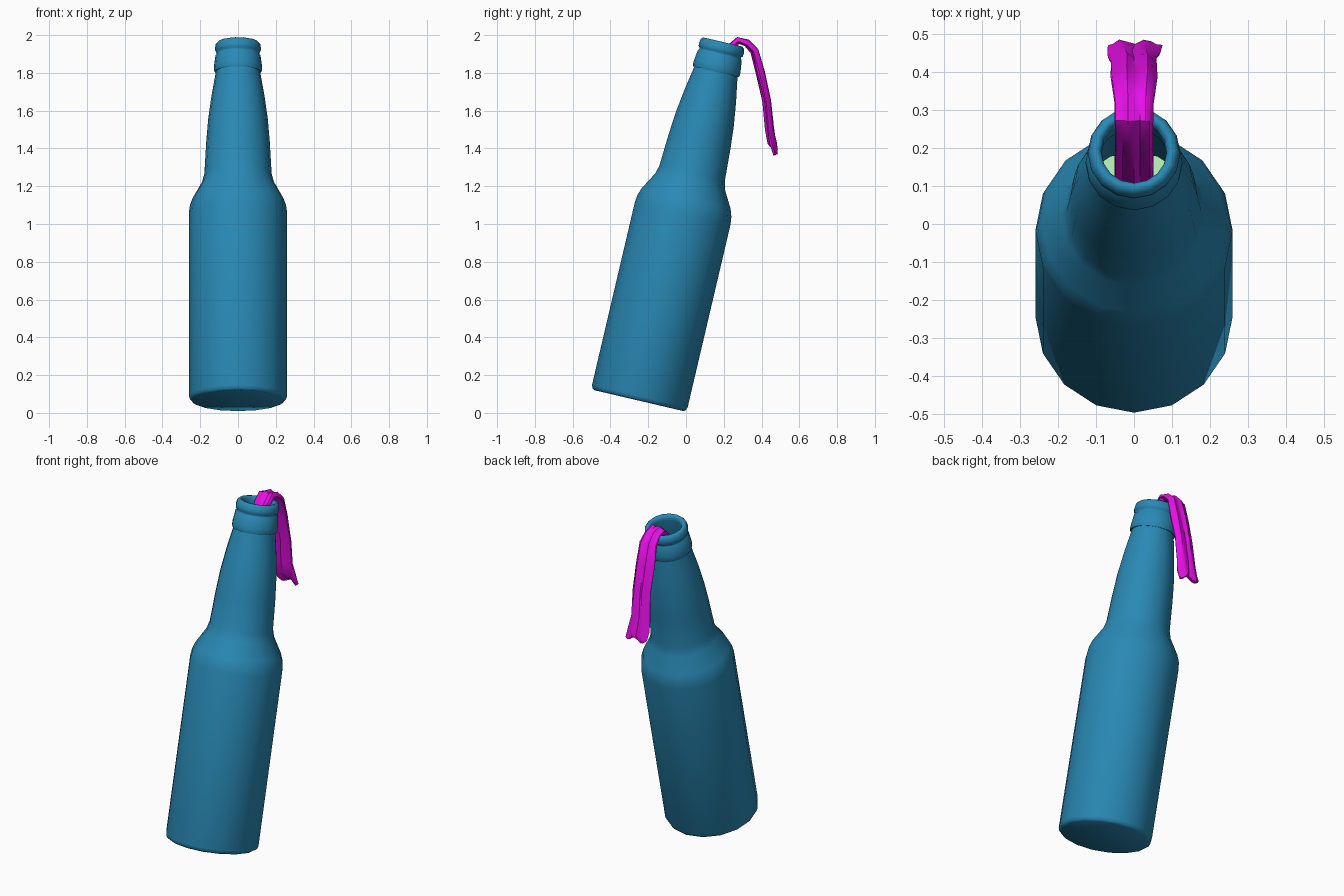
import bpy, bmesh, math, random
from mathutils import Vector, Matrix

if "Cube" in bpy.data.objects:
    bpy.data.objects.remove(bpy.data.objects["Cube"])

random.seed(4)
SIDES = 16
# Bottle space (base at origin, axis +z) to the leaning pose
POSE = Matrix.Translation((0, -0.25, 0.065)) @ Matrix.Rotation(-math.radians(13.2), 4, 'X')


def material(name, color):
    m = bpy.data.materials.new(name)
    m.diffuse_color = (*color, 1)
    m.use_nodes = True
    m.node_tree.nodes["Principled BSDF"].inputs["Base Color"].default_value = m.diffuse_color
    return m


def skin(name, rings, mat, angle):
    """Bridge successive point rings and cap both ends."""
    bm = bmesh.new()
    loops = [[bm.verts.new(p) for p in ring] for ring in rings]
    n = len(loops[0])
    for a, b in zip(loops, loops[1:]):
        for i in range(n):
            j = (i + 1) % n
            bm.faces.new((a[i], a[j], b[j], b[i]))
    bm.faces.new(loops[0][::-1])
    bm.faces.new(loops[-1])
    bmesh.ops.recalc_face_normals(bm, faces=bm.faces)
    mesh = bpy.data.meshes.new(name)
    bm.to_mesh(mesh)
    bm.free()
    ob = bpy.data.objects.new(name, mesh)
    bpy.context.collection.objects.link(ob)
    mesh.materials.append(mat)
    bpy.ops.object.select_all(action='DESELECT')
    ob.select_set(True)
    bpy.context.view_layer.objects.active = ob
    bpy.ops.object.shade_smooth_by_angle(angle=math.radians(angle))
    return ob


def lathe(name, profile, mat):
    rings = []
    for r, h in profile:
        angles = [2 * math.pi * i / SIDES for i in range(SIDES)]
        rings.append([POSE @ Vector((r * math.cos(a), r * math.sin(a), h)) for a in angles])
    return skin(name, rings, mat, 50)


glass = material("blue_glass", (0.022, 0.25, 0.46))
cloth = material("magenta_cloth", (0.80, 0.005, 0.80))
fluid = material("pale_green_liquid", (0.45, 0.85, 0.45))

# Bottle: outer wall upward, over the lip, then inner wall downward
outer = [(0.243, 0), (0.254, 0.008), (0.26, 0.025), (0.26, 1.02), (0.255, 1.06),
         (0.241, 1.10), (0.19, 1.19), (0.178, 1.235), (0.168, 1.41), (0.158, 1.53),
         (0.14, 1.66), (0.117, 1.79)]
lip = [(0.124, 1.788), (0.128, 1.80), (0.127, 1.82), (0.119, 1.878), (0.113, 1.885),
       (0.113, 1.892), (0.120, 1.90), (0.122, 1.915), (0.118, 1.938), (0.107, 1.95),
       (0.096, 1.95), (0.087, 1.94), (0.085, 1.92)]
inner = [(0.096, 1.79), (0.123, 1.66), (0.151, 1.41), (0.162, 1.235), (0.174, 1.19),
         (0.224, 1.10), (0.243, 1.02), (0.243, 0.03)]
lathe("bottle", outer + lip + inner, glass)

# Liquid filling the body
lathe("liquid", [(0.235, 0.034), (0.241, 0.05), (0.241, 1.0)], fluid)

# Rag: centre (x, y, z), half width, half thickness, from inside the neck outward
rag_path = [
    (0.00, 0.03, 1.20, 0.055, 0.022), (0.00, 0.09, 1.42, 0.052, 0.022),
    (0.00, 0.15, 1.66, 0.052, 0.022), (0.00, 0.205, 1.85, 0.050, 0.022),
    (0.00, 0.237, 1.935, 0.050, 0.022), (0.00, 0.275, 1.972, 0.051, 0.020),
    (0.00, 0.322, 1.957, 0.052, 0.020), (0.00, 0.362, 1.915, 0.058, 0.024),
    (0.00, 0.392, 1.80, 0.062, 0.025), (0.00, 0.428, 1.65, 0.060, 0.021),
    (-0.005, 0.444, 1.50, 0.064, 0.023), (0.00, 0.457, 1.43, 0.070, 0.024),
    (0.003, 0.474, 1.385, 0.072, 0.010),
]
N = 20
rings = []
for k, (x, y, z, w, t) in enumerate(rag_path):
    a, b = rag_path[max(k - 1, 0)], rag_path[min(k + 1, len(rag_path) - 1)]
    d = Vector((0, b[1] - a[1], b[2] - a[2])).normalized()
    normal = Vector((0, -d.z, d.y))
    ring = []
    for i in range(N):
        q = 2 * math.pi * i / N
        u = math.cos(q)
        fold = 0.006 * math.cos(7 * u + 0.3 * k)
        off = t * math.sin(q) * 0.8 + fold + random.uniform(-0.002, 0.002)
        p = Vector((x + w * u, y, z)) + normal * off
        if k == len(rag_path) - 1:
            p.z += 0.016 * math.sin(5 * u + 1) - 0.006
        ring.append(p)
    rings.append(ring)
skin("rag", rings, cloth, 40)
